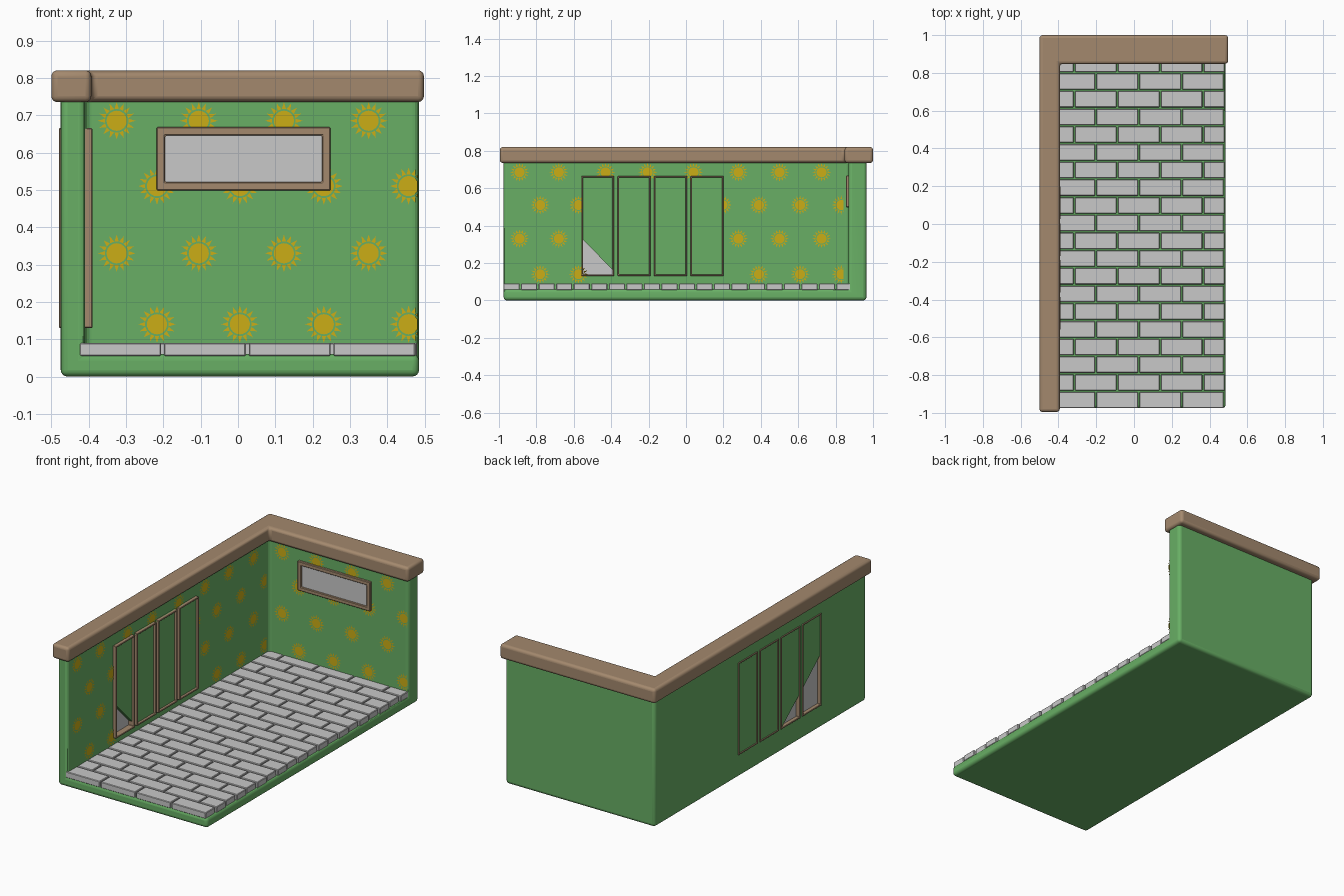
import bpy, bmesh
from math import sin, cos, tau
from mathutils import Vector

if "Cube" in bpy.data.objects:
    bpy.data.objects.remove(bpy.data.objects["Cube"])


def material(name, rgb):
    m = bpy.data.materials.new(name)
    m.use_nodes = True
    m.diffuse_color = (*rgb, 1)
    m.node_tree.nodes["Principled BSDF"].inputs["Base Color"].default_value = (*rgb, 1)
    return m


GREEN = material("wall_green", (0.14, 0.43, 0.13))
BROWN = material("wood_brown", (0.37, 0.25, 0.155))
GREY = material("pale_grey", (0.58, 0.58, 0.58))
YELLOW = material("sun_yellow", (0.60, 0.42, 0.008))

BACK_Y, LEFT_X = 0.87, -0.41        # inner wall surfaces


def on_back(u, z, d):
    return Vector((u, BACK_Y - d, z))


def on_left(u, z, d):
    return Vector((LEFT_X + d, u, z))


def flat(u, z, d):
    return Vector((u, z, d))


def finish(name, bm, mat, bevel=0, segments=1, solid=True):
    if solid:
        bmesh.ops.recalc_face_normals(bm, faces=bm.faces)
    mesh = bpy.data.meshes.new(name)
    bm.to_mesh(mesh)
    bm.free()
    mesh.materials.append(mat)
    ob = bpy.data.objects.new(name, mesh)
    bpy.context.collection.objects.link(ob)
    if bevel:
        mod = ob.modifiers.new("rounded_edges", "BEVEL")
        mod.width, mod.segments = bevel, segments
        mod.limit_method = "ANGLE"
    return ob


def prism(bm, points, d0, d1, place):
    a = [bm.verts.new(place(u, z, d0)) for u, z in points]
    b = [bm.verts.new(place(u, z, d1)) for u, z in points]
    bm.faces.new(a)
    bm.faces.new(b[::-1])
    for i in range(len(a)):
        j = (i + 1) % len(a)
        bm.faces.new((a[i], b[i], b[j], a[j]))


def rect(u0, u1, z0, z1):
    return [(u0, z0), (u1, z0), (u1, z1), (u0, z1)]


def part(name, points, d0, d1, place, mat, bevel=0, segments=1):
    bm = bmesh.new()
    prism(bm, points, d0, d1, place)
    return finish(name, bm, mat, bevel, segments)


def frame(name, box, width, d0, d1, place, bevel):
    u0, u1, z0, z1 = box
    inner = rect(u0 + width, u1 - width, z0 + width, z1 - width)
    bm = bmesh.new()
    loops = [[bm.verts.new(place(u, z, d)) for u, z in pts]
             for pts, d in ((rect(*box), d0), (rect(*box), d1), (inner, d1), (inner, d0))]
    for k in range(4):
        a, b = loops[k], loops[(k + 1) % 4]
        for i in range(4):
            j = (i + 1) % 4
            bm.faces.new((a[i], a[j], b[j], b[i]))
    return finish(name, bm, BROWN, bevel)


def cut(target, cutter):
    mod = target.modifiers.new("cut", "BOOLEAN")
    mod.object, mod.operation, mod.solver = cutter, "DIFFERENCE", "EXACT"
    cutter.hide_render = True
    cutter.hide_set(True)


# Room shell: a block hollowed from the front, right and top
shell = part("room_shell", rect(-0.475, 0.485, -0.975, 0.965), 0, 0.78, flat, GREEN)
cut(shell, part("room_cutter", rect(LEFT_X, 1, -1.5, BACK_Y), 0.06, 1, flat, GREEN))
rounding = shell.modifiers.new("rounded_edges", "BEVEL")
rounding.width, rounding.segments, rounding.limit_method = 0.018, 4, "ANGLE"

# Broken openings in the side wall, with glass at their bottoms
BOTTOM, TOP = 0.13, 0.665
windows = [(-0.56 + 0.195 * i, -0.385 + 0.195 * i) for i in range(4)]
(a0, a1), (b0, b1) = windows[:2]
inner_gap = [(a0, BOTTOM), (a1, BOTTOM), (a1, 0.155), (a0, 0.335)]
outer_gaps = [[(a0, BOTTOM), (a1, BOTTOM), (a1, 0.285), (a0, 0.43)],
              [(b0, BOTTOM), (b1, BOTTOM), (b0, 0.27)]]
for i, (gap, front, back) in enumerate([(inner_gap, 0.03, -0.02)]
                                       + [(g, -0.09, -0.045) for g in outer_gaps]):
    cut(shell, part(f"gap_cutter_{i}", gap, front, back, on_left, GREEN))
    step = 0.003 if front > back else -0.003
    part(f"side_glass_{i}", gap, back - step, back + step, on_left, GREY)

# Side windows: thin frames through the wall, filled with plain panels
for i, (u0, u1) in enumerate(windows):
    frame(f"side_window_frame_{i}", (u0, u1, BOTTOM, TOP), 0.008, -0.07, 0.02, on_left, 0.002)
    low = [(u0, 0.335), (u1, 0.155)] if i == 0 else [(u0, BOTTOM), (u1, BOTTOM)]
    part(f"side_window_panel_{i}", low + [(u1, TOP), (u0, TOP)], -0.001, 0.005, on_left, GREEN)

# Back window
frame("back_window_frame", (-0.218, 0.248, 0.498, 0.668), 0.023, -0.01, 0.014, on_back, 0.003)
part("back_window_glass", rect(-0.2, 0.23, 0.515, 0.65), -0.001, 0.005, on_back, GREY)

# Thick wooden coping along the top of both walls
coping = [(-0.5, -0.995), (-0.393, -0.995), (-0.393, 0.848),
          (0.498, 0.848), (0.498, 1), (-0.5, 1)]
part("wall_coping", coping, 0.735, 0.82, flat, BROWN, 0.016, 4)

# Floor bricks in running bond
bm = bmesh.new()
ROW, LENGTH, GAP = 0.0937, 0.227, 0.008
for r in range(20):
    y0 = -0.975 + r * ROW
    y1 = min(y0 + ROW - GAP, 0.88)
    start = -0.425 - (r % 2) * LENGTH / 2
    for k in range(5):
        x0 = max(start + k * LENGTH, -0.425)
        x1 = min(start + (k + 1) * LENGTH - GAP, 0.48)
        if x1 - x0 > 0.02:
            prism(bm, rect(x0, x1, y0, y1), 0.055, 0.09, flat)
finish("floor_bricks", bm, GREY, 0.003)


# Painted suns: a disc with a ring of loose pointed rays
def sun(bm, u, z, place):
    def at(r, t):
        return bm.verts.new(place(u + r * cos(t), z + r * sin(t), 0.002))
    bm.faces.new([at(0.027, tau * i / 24) for i in range(24)])
    for i in range(16):
        t = tau * i / 16
        bm.faces.new((at(0.032, t - 0.18), at(0.05, t), at(0.032, t + 0.18)))


def suns(name, rows, place, limit, normal):
    bm = bmesh.new()
    for z, centres in rows:
        for u in centres:
            sun(bm, u, z, place)
    bmesh.ops.bisect_plane(bm, geom=bm.verts[:] + bm.edges[:] + bm.faces[:],
                           plane_co=place(limit, 0, 0), plane_no=normal, clear_outer=True)
    finish(name, bm, YELLOW, solid=False)


even = [-0.325, -0.105, 0.123, 0.35]
odd = [-0.217, 0.005, 0.23, 0.457]
suns("back_wall_suns", [(0.685, even), (0.51, odd), (0.33, even), (0.14, odd)],
     on_back, 0.481, (1, 0, 0))

ends = [-0.89, -0.68, 0.28, 0.5, 0.725]
shifted = [-0.78, -0.575, 0.39, 0.61, 0.83]
suns("side_wall_suns", [(0.685, ends + [-0.43, -0.205, 0.04]), (0.51, shifted + [0.195]),
                        (0.33, ends), (0.14, shifted)], on_left, 0.843, (0, 1, 0))

# Smooth the rounded edges of the large parts
for name in ("room_shell", "wall_coping"):
    bpy.ops.object.select_all(action="DESELECT")
    ob = bpy.data.objects[name]
    ob.select_set(True)
    bpy.context.view_layer.objects.active = ob
    bpy.ops.object.shade_smooth_by_angle(angle=0.6)
